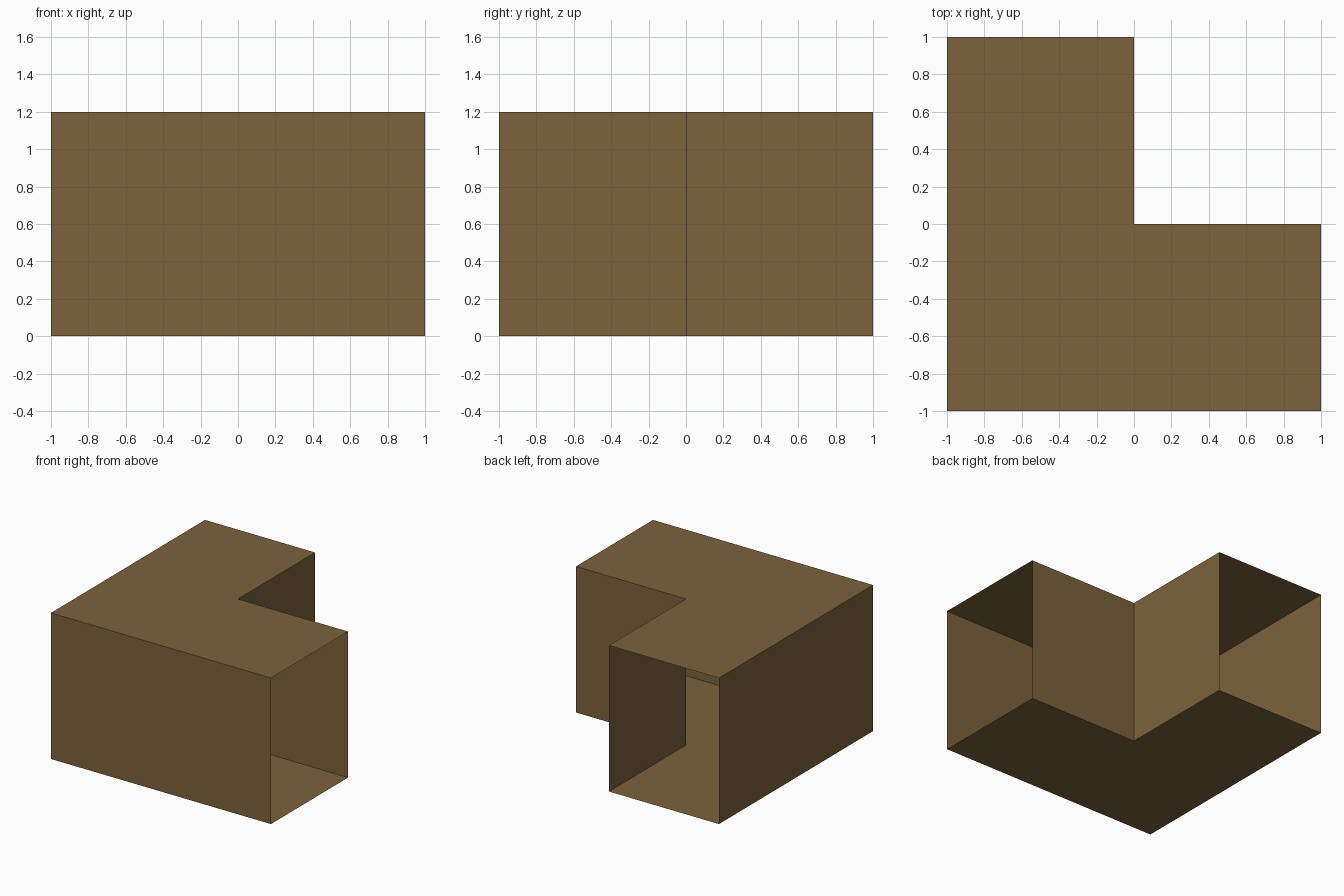
import bpy, bmesh

if "Cube" in bpy.data.objects:
    bpy.data.objects.remove(bpy.data.objects["Cube"])

HEIGHT = 1.2
# L-shaped plan, counter-clockwise
PLAN = [(-1, -1), (1, -1), (1, 0), (0, 0), (0, 1), (-1, 1)]

brown = bpy.data.materials.new("brown")
brown.diffuse_color = (0.2, 0.125, 0.045, 1)
brown.use_nodes = True
brown.node_tree.nodes["Principled BSDF"].inputs["Base Color"].default_value = brown.diffuse_color

# Extrude the plan into a closed L-shaped block
bm = bmesh.new()
floor = bm.faces.new([bm.verts.new((x, y, 0)) for x, y in PLAN])
ext = bmesh.ops.extrude_face_region(bm, geom=[floor], use_keep_orig=True)
bmesh.ops.translate(bm, vec=(0, 0, HEIGHT),
                    verts=[g for g in ext["geom"] if isinstance(g, bmesh.types.BMVert)])
bmesh.ops.recalc_face_normals(bm, faces=bm.faces)

# Open both ends of the corridor (x = 1 and y = 1)
ends = [f for f in bm.faces
        if all(v.co.x > 0.99 for v in f.verts) or all(v.co.y > 0.99 for v in f.verts)]
bmesh.ops.delete(bm, geom=ends, context='FACES_ONLY')

mesh = bpy.data.meshes.new("corner_corridor")
bm.to_mesh(mesh)
bm.free()
mesh.materials.append(brown)
bpy.context.collection.objects.link(bpy.data.objects.new("corner_corridor", mesh))
